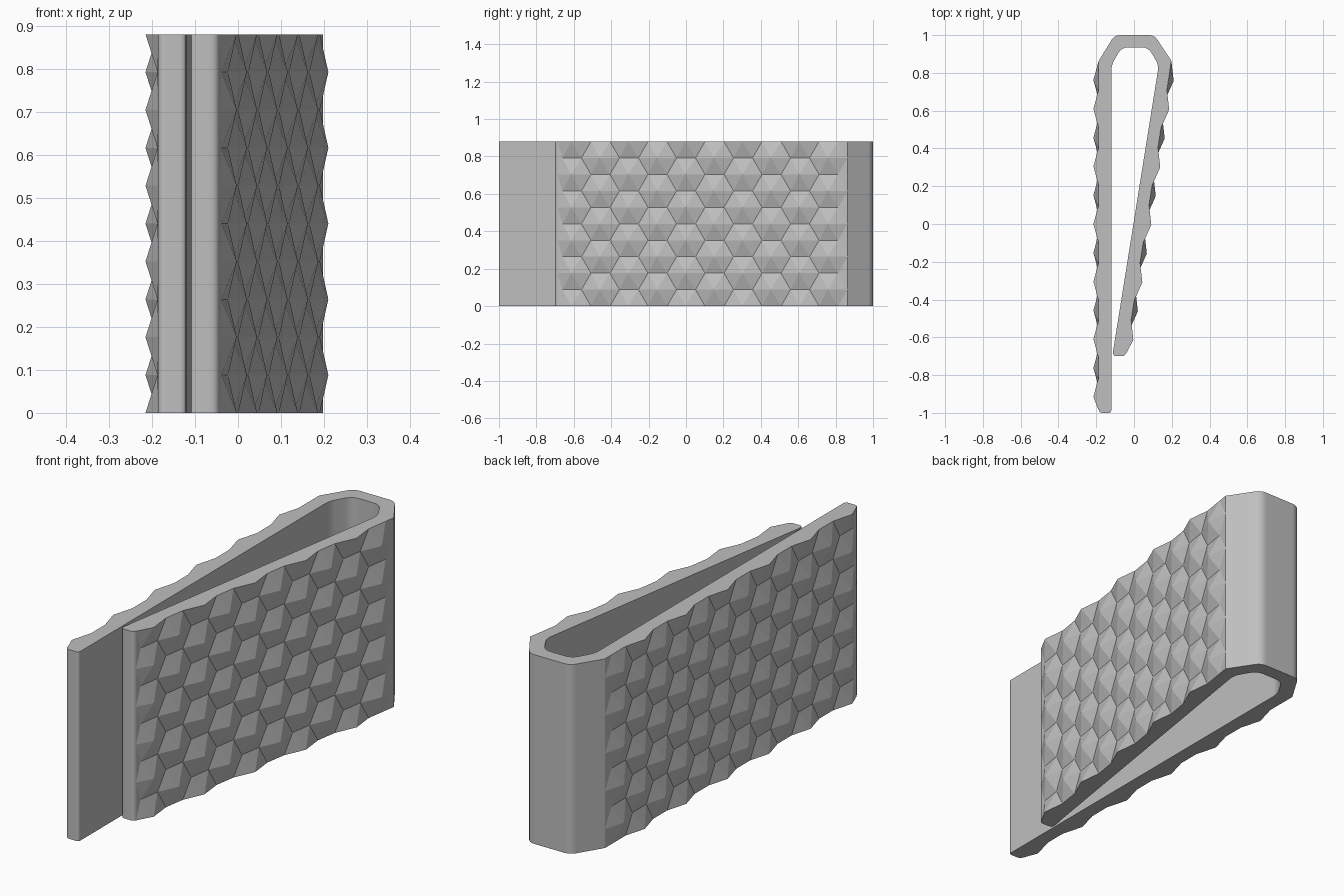
import bpy, math
from mathutils import Vector

cube = bpy.data.objects.get("Cube")
if cube:
    bpy.data.objects.remove(cube, do_unlink=True)

H = 0.88                 # clip height
ROW = H / 5              # spacing of the studs in one column
SIDE = ROW / math.sqrt(3)
COL = SIDE * 1.5         # spacing of the stud columns
STUD = 0.028             # stud height

GREY = (0.52, 0.52, 0.52, 1)
metal = bpy.data.materials.new("grey metal")
metal.use_nodes = True
metal.diffuse_color = GREY
metal.node_tree.nodes["Principled BSDF"].inputs["Base Color"].default_value = GREY


def add_object(name, verts, faces):
    mesh = bpy.data.meshes.new(name)
    mesh.from_pydata(verts, [], faces)
    mesh.materials.append(metal)
    obj = bpy.data.objects.new(name, mesh)
    bpy.context.collection.objects.link(obj)
    return obj


def rounded(corners, steps=4):
    """Replace each (x, y, radius) corner with a short curve."""
    out = []
    for i, (x, y, r) in enumerate(corners):
        p = Vector((x, y))
        if r == 0:
            out.append(p)
            continue
        a = Vector(corners[i - 1][:2])
        b = Vector(corners[(i + 1) % len(corners)][:2])
        a = p + (a - p).normalized() * r
        b = p + (b - p).normalized() * r
        for s in range(steps + 1):
            t = s / steps
            out.append(a.lerp(p, t).lerp(p.lerp(b, t), t))
    return out


# Folded strip: long arm, bend at the back, slanted short arm
LONG_ARM = (Vector((-0.187, -1.0)), Vector((-0.187, 0.863)))
SHORT_ARM = (Vector((-0.045, -0.70)), Vector((0.198, 0.863)))
profile = rounded([
    (-0.12, -1.0, 0.015), (-0.12, 0.84, 0.03), (-0.066, 0.935, 0.035),
    (0.076, 0.935, 0.035), (0.131, 0.84, 0.03), (-0.115, -0.70, 0.025),
    (-0.045, -0.70, 0.02), (0.198, 0.863, 0), (0.108, 1.0, 0.03),
    (-0.103, 1.0, 0.03), (-0.187, 0.863, 0), (-0.187, -1.0, 0.02)])
n = len(profile)
verts = [(p.x, p.y, z) for z in (0, H) for p in profile]
faces = [(i, i + n, (i + 1) % n + n, (i + 1) % n) for i in range(n)]
faces += [tuple(range(n)), tuple(reversed(range(n, 2 * n)))]
body = add_object("clip_body", verts, [f[::-1] for f in faces])
bpy.context.view_layer.objects.active = body
body.select_set(True)
bpy.ops.object.shade_smooth_by_angle(angle=math.radians(30))
weighted = body.modifiers.new("weighted_normals", 'WEIGHTED_NORMAL')
weighted.keep_sharp = True


# Grip of six-sided pyramids covering the outside of an arm
def add_grip(name, arm, outward, first, last):
    low, high = arm
    along = (high - low).normalized()
    normal = Vector((along.y, -along.x)) * outward

    def place(y, z, h):
        y = max(y, low.y + 0.012)
        p = low.lerp(high, (y - low.y) / (high.y - low.y)) + normal * h
        return (p.x, p.y, z)

    verts, faces = [], []

    def triangle(points):
        k = len(verts)
        verts.extend(place(*p) for p in points)
        faces.append((k, k + 1, k + 2) if outward > 0 else (k + 2, k + 1, k))

    for col in range(first, last + 1):
        y = col * COL
        offset = 0 if col % 2 == 0 else ROW / 2
        for row in range(6 if offset == 0 else 5):
            z = row * ROW + offset
            ring = [(y + SIDE * math.cos(a), z + SIDE * math.sin(a), 0)
                    for a in (math.pi / 3 * i for i in range(6))]
            for i in range(6):
                a, b = ring[i], ring[(i + 1) % 6]
                if all(-0.001 < q[1] < H + 0.001 for q in (a, b)):
                    triangle([(y, z, STUD), a, b])
        # Close the half studs at the bottom and top edges
        if offset == 0:
            triangle([(y - SIDE, 0, 0), (y + SIDE, 0, 0), (y, 0, STUD)][::-1])
            triangle([(y - SIDE, H, 0), (y + SIDE, H, 0), (y, H, STUD)])
    return add_object(name, verts, faces)


add_grip("long_arm_grip", LONG_ARM, -1, -6, 5)
add_grip("short_arm_grip", SHORT_ARM, 1, -4, 5)
